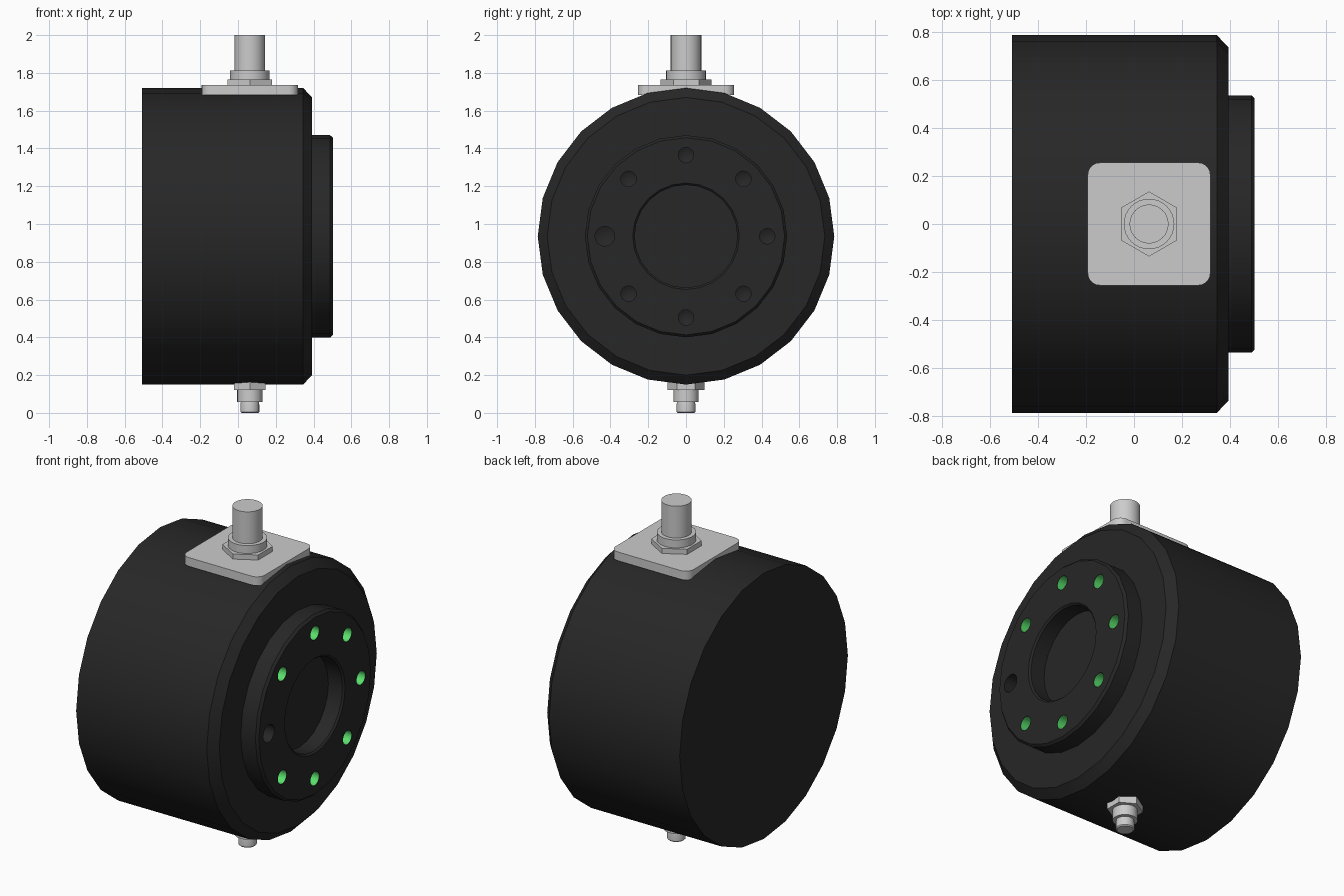
import bpy, bmesh
from math import sin, cos, pi, radians
from mathutils import Matrix, Vector

if "Cube" in bpy.data.objects:
    bpy.data.objects.remove(bpy.data.objects["Cube"])

CX = 0.0625          # x of the connector axis
CZ = 0.935           # height of the housing axis
ALONG_X = Matrix.Translation((0, 0, CZ)) @ Matrix.Rotation(pi / 2, 4, 'Y')


def material(name, rgb):
    m = bpy.data.materials.new(name)
    m.diffuse_color = (*rgb, 1)
    m.use_nodes = True
    m.node_tree.nodes["Principled BSDF"].inputs["Base Color"].default_value = m.diffuse_color
    return m


def add_lathe(bm, profile, n, matrix, phase=0.0, close=True):
    """Revolve (radius, height) points round local z; radius 0 gives a pole."""
    rings = []
    for r, h in profile:
        if r == 0:
            rings.append([bm.verts.new(matrix @ Vector((0, 0, h)))] * n)
        else:
            rings.append([bm.verts.new(matrix @ Vector((r * cos(2 * pi * i / n + phase),
                                                        r * sin(2 * pi * i / n + phase), h)))
                          for i in range(n)])
    for a, b in zip(rings, rings[1:]):
        for i in range(n):
            j = (i + 1) % n
            bm.faces.new(list(dict.fromkeys((a[i], a[j], b[j], b[i]))))
    if close:
        for ring, flip in ((rings[0], True), (rings[-1], False)):
            if ring[0] is not ring[1]:
                bm.faces.new(ring[::-1] if flip else ring)


def finish(name, bm, mat=None):
    me = bpy.data.meshes.new(name)
    bm.to_mesh(me)
    bm.free()
    ob = bpy.data.objects.new(name, me)
    bpy.context.collection.objects.link(ob)
    if mat:
        me.materials.append(mat)
    return ob


def activate(ob):
    bpy.ops.object.select_all(action='DESELECT')
    ob.select_set(True)
    bpy.context.view_layer.objects.active = ob


def smooth(ob):
    activate(ob)
    bpy.ops.object.shade_smooth_by_angle(angle=radians(30))


def lathe(name, profile, n, matrix, mat=None, phase=0.0):
    bm = bmesh.new()
    add_lathe(bm, profile, n, matrix, phase)
    return finish(name, bm, mat)


black = material("black_coating", (0.02, 0.02, 0.02))
green = material("green_thread", (0.1, 0.75, 0.15))

# Housing: drum, chamfered rim, raised flange and shallow centre bore
housing = lathe("housing", [
    (0.785, -0.508), (0.785, 0.345), (0.735, 0.392), (0.535, 0.392),
    (0.535, 0.488), (0.522, 0.502), (0.282, 0.502), (0.272, 0.492),
    (0.272, 0.40)], 24, ALONG_X, black)

# Bolt circle: seven threaded holes and one larger dowel hole at -y
cut = bmesh.new()
liners = bmesh.new()
for k in range(8):
    a = k * pi / 4
    at = Matrix.Translation((0, 0.43 * cos(a), 0.43 * sin(a))) @ ALONG_X
    r = 0.052 if k == 4 else 0.041
    add_lathe(cut, [(0, 0.33), (r, 0.352), (r, 0.55)], 16, at)
    if k != 4:
        add_lathe(liners, [(0.040, 0.353), (0.040, 0.501)], 16, at, close=False)
cutter = finish("hole_cutter", cut)
cutter.hide_render = True
mod = housing.modifiers.new("holes", 'BOOLEAN')
mod.operation = 'DIFFERENCE'
mod.solver = 'EXACT'
mod.object = cutter
activate(housing)
bpy.ops.object.modifier_apply(modifier=mod.name)
bpy.data.objects.remove(cutter)
smooth(housing)

bmesh.ops.reverse_faces(liners, faces=liners.faces[:])
smooth(finish("thread_liners", liners, green))

# Mounting plate with rounded corners
bm = bmesh.new()
bmesh.ops.create_cube(bm, size=1, matrix=Matrix.Translation((CX, 0, 1.709))
                      @ Matrix.Diagonal((0.51, 0.51, 0.052, 1)))
upright = [e for e in bm.edges if abs(e.verts[0].co.z - e.verts[1].co.z) > 0.01]
bmesh.ops.bevel(bm, geom=upright, offset=0.05, segments=5, profile=0.5, affect='EDGES')
smooth(finish("mounting_plate", bm))

# Fittings on the vertical axis: (name, radius, bottom, top, sides)
AXIS = Matrix.Translation((CX, 0, 0))
for name, r, z0, z1, n in (
        ("connector_nut", 0.135, 1.73, 1.765, 6),
        ("connector_collar", 0.105, 1.76, 1.812, 32),
        ("connector_barrel", 0.081, 1.80, 2.0, 32),
        ("nipple_nut", 0.097, 0.12, 0.20, 6),
        ("nipple_body", 0.067, 0.058, 0.13, 24)):
    smooth(lathe(name, [(r, z0), (r, z1)], n, AXIS, phase=pi / 2))

# Grease nipple tip with a slight neck
smooth(lathe("nipple_tip", [(0.044, 0), (0.05, 0.006), (0.05, 0.045), (0.046, 0.065)],
             24, AXIS))
